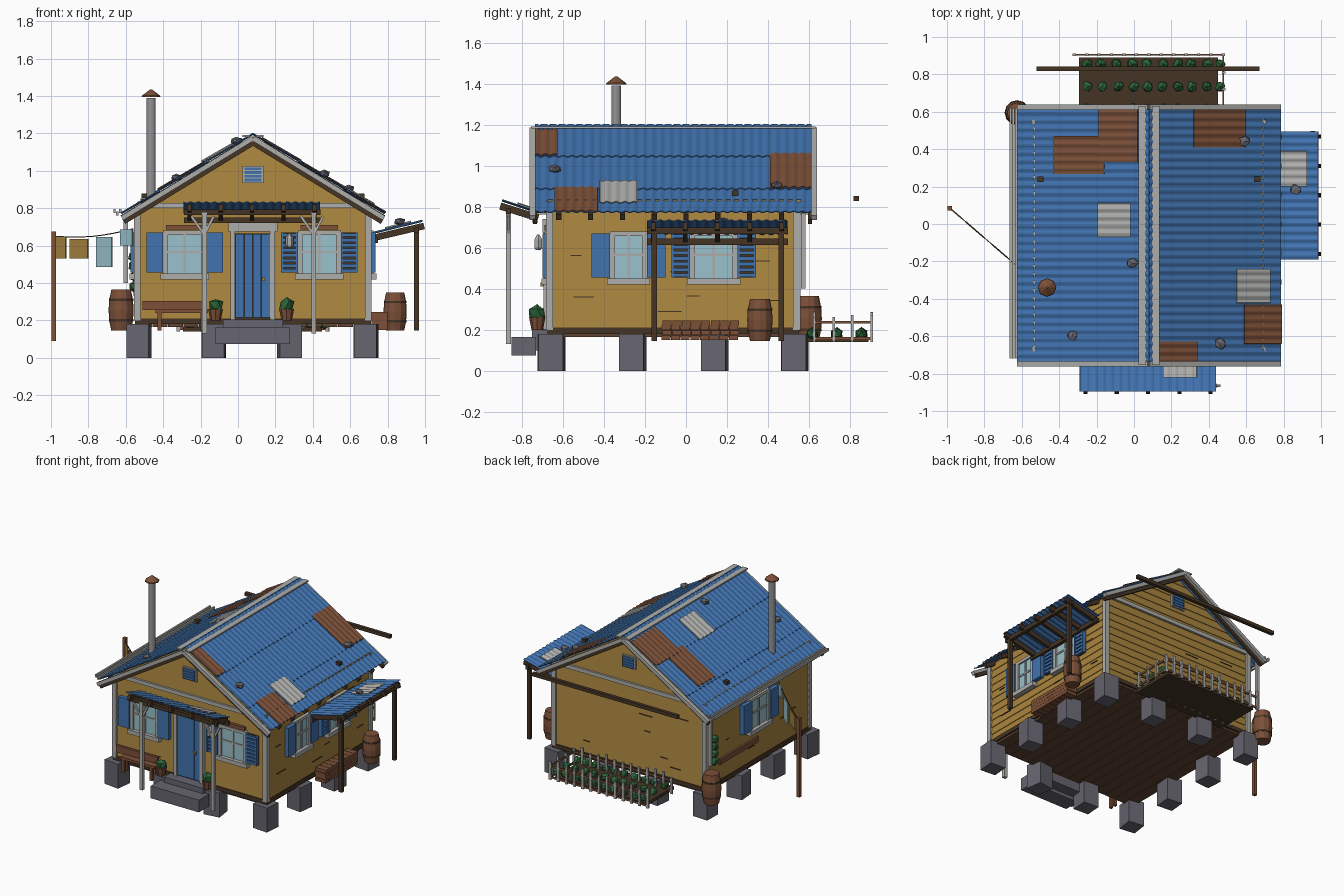
import bpy, bmesh, math, random
from mathutils import Matrix, Vector

random.seed(4)
cube = bpy.data.objects.get("Cube")
if cube:
    bpy.data.objects.remove(cube)


def colour(name, r, g, b):
    m = bpy.data.materials.new(name)
    m.use_nodes = True
    m.diffuse_color = (r, g, b, 1)
    m.node_tree.nodes["Principled BSDF"].inputs["Base Color"].default_value = (r, g, b, 1)
    return m


blue = colour("blue paint", .052, .17, .43)
ochre = colour("ochre paint", .4, .235, .05)
rust = colour("rusty brown", .2, .08, .04)
dark = colour("dark wood", .06, .035, .018)
floor = colour("floor brown", .12, .06, .032)
pale = colour("pale grey", .42, .42, .41)
metal = colour("dull metal", .3, .3, .31)
stone = colour("stone", .135, .13, .16)
leaf = colour("leaf green", .025, .13, .04)
glass = colour("pale glass", .32, .54, .61)


def finish(name, mat, bm, M=Matrix()):
    bm.transform(M)
    bmesh.ops.recalc_face_normals(bm, faces=bm.faces)
    me = bpy.data.meshes.new(name)
    bm.to_mesh(me)
    bm.free()
    me.materials.append(mat)
    ob = bpy.data.objects.new(name, me)
    bpy.context.collection.objects.link(ob)
    return ob


def boxes(name, mat, items, M=Matrix()):
    """Axis boxes given as x0, x1, y0, y1, z0, z1 in frame M."""
    bm = bmesh.new()
    for x0, x1, y0, y1, z0, z1 in items:
        T = Matrix.Translation(((x0 + x1) / 2, (y0 + y1) / 2, (z0 + z1) / 2))
        bmesh.ops.create_cube(bm, size=1, matrix=T @ Matrix.Diagonal((x1 - x0, y1 - y0, z1 - z0, 1)))
    return finish(name, mat, bm, M)


def beams(name, mat, pairs, w, h, M=Matrix()):
    """Square timbers running between pairs of points."""
    bm = bmesh.new()
    for p, q in pairs:
        p, q = Vector(p), Vector(q)
        R = (q - p).to_track_quat('Y', 'Z').to_matrix().to_4x4()
        S = Matrix.Diagonal((w, (q - p).length, h, 1))
        bmesh.ops.create_cube(bm, size=1, matrix=Matrix.Translation((p + q) / 2) @ R @ S)
    return finish(name, mat, bm, M)


def lathe(name, mat, profile, loc, n=12):
    bm = bmesh.new()
    rings = [[bm.verts.new((r * math.cos(math.tau * i / n), r * math.sin(math.tau * i / n), z))
              for i in range(n)] for r, z in profile]
    for a, b in zip(rings, rings[1:]):
        for i in range(n):
            bm.faces.new((a[i], a[i - 1], b[i - 1], b[i]))
    bm.faces.new(rings[0])
    bm.faces.new(rings[-1])
    return finish(name, mat, bm, Matrix.Translation(loc))


def blobs(name, mat, items, squash=1):
    """Rough low-poly lumps given as x, y, z, radius."""
    bm = bmesh.new()
    for x, y, z, r in items:
        new = bmesh.ops.create_icosphere(bm, subdivisions=1, radius=r)["verts"]
        for v in new:
            v.co *= random.uniform(.8, 1.15)
            v.co.z *= squash
            v.co += Vector((x, y, z))
    return finish(name, mat, bm)


def frame(deg, x, y):
    """Wall frame: local x runs along the wall, local -y points outward."""
    return Matrix.Translation((x, y, 0)) @ Matrix.Rotation(math.radians(deg), 4, 'Z')


def sheet(name, mat, M, w0, w1, a, b):
    """Corrugated sheet spanning w0..w1, from a to b as (distance out, height)."""
    bm = bmesh.new()
    step, rows = .0072, []
    for i in range(round((w1 - w0) / step) + 1):
        w = w0 + i * step
        dz = .0035 * math.sin(math.tau * (round(w / step) % 6 + .5) / 6)
        rows.append([bm.verts.new((w, -d, z + dz)) for d, z in (a, b)])
    for p, q in zip(rows, rows[1:]):
        bm.faces.new((p[0], p[1], q[1], q[0]))
    ob = finish(name, mat, bm, M)
    ob.modifiers.new("thickness", 'SOLIDIFY').thickness = .005


front, back = frame(0, 0, -.67), frame(180, 0, .545)
right, left = frame(90, .705, 0), frame(-90, -.545, 0)
MID = .08


def roof_z(d):
    return 1.2 - .61 * d


# House core
bm = bmesh.new()
outline = [(-.61, .2), (.61, .2), (.61, .815), (0, 1.185), (-.61, .815)]
f = bm.faces.new([bm.verts.new((MID + x, -.66, z)) for x, z in outline])
ext = bmesh.ops.extrude_face_region(bm, geom=[f])["geom"]
bmesh.ops.translate(bm, vec=(0, 1.195, 0), verts=[v for v in ext if isinstance(v, bmesh.types.BMVert)])
finish("house_core", ochre, bm)


# Lapped siding
def siding(name, M, mid, half, top):
    bm = bmesh.new()
    z, pitch = .2, .0545
    while z < top - .02:
        t = min(z + pitch, top)
        h0, h1 = half(z), half(t)
        lo = [bm.verts.new((mid + s * h0, 0, z)) for s in (-1, 1)]
        hi = [bm.verts.new((mid + s * h1, .005, t)) for s in (-1, 1)]
        inn = [bm.verts.new((mid + s * h0, .02, z)) for s in (-1, 1)]
        bm.faces.new((lo[0], lo[1], hi[1], hi[0]))
        bm.faces.new((lo[0], inn[0], inn[1], lo[1]))
        z = t
    finish(name, ochre, bm, M)


def gable(z):
    return min(.615, max(.01, (1.18 - z) / .61))


siding("front_siding", front, MID, gable, 1.15)
siding("back_siding", back, -MID, gable, 1.15)
siding("right_siding", right, -.062, lambda z: .6, .8)
siding("left_siding", left, .062, lambda z: .6, .8)

# Floor planks, sill and corner trim
boxes("floor_planks", floor, [(-.54 + i * .0827, -.46 + i * .0827, -.66, .535, .165, .2) for i in range(15)])
boxes("floor_sill", dark, [(-.55, .71, -.675, -.65, .18, .21), (-.55, .71, .525, .55, .18, .21),
                           (-.55, -.53, -.675, .55, .18, .21), (.69, .71, -.675, .55, .18, .21)])
boxes("corner_posts", pale, [(x, x + .035, y, y + .035, .2, .8) for x in (-.555, .68) for y in (-.682, .522)])
for M, s, label in ((front, 1, "front"), (back, -1, "back")):
    c = s * MID
    boxes(label + "_gable_band", pale, [(c - .625, c + .625, -.012, .01, .8, .828)], M)
    boxes(label + "_vent_frame", pale, [(c - .055, c + .055, -.012, .01, .935, 1.025)], M)
    boxes(label + "_vent_slats", blue, [(c - .045, c + .045, -.02, 0, z, z + .015) for z in (.943, .963, .983, 1.003)], M)

# Weathered cracks in the boards
for M, c, n, label in ((front, MID, 4, "front"), (back, -MID, 6, "back"), (right, -.06, 14, "right"), (left, .06, 8, "left")):
    spots = [(c + random.uniform(-.55, .45), random.uniform(.24, .75), random.uniform(.03, .12)) for i in range(n)]
    boxes(label + "_cracks", dark, [(x, x + w, -.002, .007, z, z + .005) for x, z, w in spots], M)

# Foundation blocks around the edge
xs, ys = (-.53, -.13, .275, .685), (-.655, -.26, .14, .53)
for i, x in enumerate(xs):
    for j, y in enumerate(ys):
        if i in (0, 3) or j in (0, 3):
            M = frame(random.uniform(-8, 8), x, y)
            boxes("foundation_block", stone, [(-.06, .06, -.06, .06, 0, .18)], M)
boxes("steps", stone, [(-.12, .275, -.85, -.73, .075, .165), (-.08, .24, -.75, -.65, .1, .205)])

# Roof sheets in three overlapping rows per slope
slopes = {"right": frame(90, MID, 0), "left": frame(-90, MID, 0)}


def roof_sheet(name, mat, side, y0, y1, d0, d1, lift=0):
    w0, w1 = (y0, y1) if side == "right" else (-y1, -y0)
    sheet(name, mat, slopes[side], w0, w1, (d0, roof_z(d0) + lift), (d1, roof_z(d1) + lift + .006))


for side in slopes:
    for d0, d1 in ((0, .26), (.24, .52), (.5, .705)):
        roof_sheet(side + "_roof_sheet", blue, side, -.735, .612, d0, d1)
patches = [("right", rust, -.735, -.63, .05, .26), ("right", rust, .41, .612, .24, .52),
           ("right", rust, -.64, -.43, .51, .71), ("left", rust, .33, .612, .06, .27),
           ("left", rust, .27, .47, .24, .51), ("right", pale, -.42, -.24, .47, .65),
           ("left", pale, -.07, .11, .1, .275)]
for side, mat, y0, y1, d0, d1 in patches:
    roof_sheet(side + "_roof_patch", mat, side, y0, y1, d0, d1, .008 if mat == rust else .014)

# Ridge boards, verge boards and rafters
for s, side in ((1, "right"), (-1, "left")):
    def at(d, y, dz):
        return (MID + s * d, y, roof_z(d) + dz)
    beams(side + "_ridge_board", pale, [(at(.037, -.755, .008), at(.037, .63, .008))], .04, .01)
    beams(side + "_verge_boards", pale, [(at(0, y, -.026), at(.7, y, -.026)) for y in (-.748, .624)], .028, .026)
    beams(side + "_verge_rafters", dark, [(at(0, y, -.052), at(.69, y, -.052)) for y in (-.735, .605)], .02, .026)
    beams(side + "_rafters", dark, [(at(.05, y, -.025), at(.7, y, -.025)) for y in [-.62 + k * .155 for k in range(8)]], .025, .03)
    beams(side + "_roof_block", dark, [(at(.58, .225, .02), at(.58, .255, .02))], .03, .025)
    beams(side + "_roof_dashes", ochre if s > 0 else pale,
          [(at(.612, y, .004), at(.612, y + .022, .004)) for y in [-.67 + k * .0432 for k in range(29)]], .008, .008)

# Stones holding the roof down
blobs("roof_stones", stone, [(x, y, roof_z(abs(x - MID)) + .015, .032) for x, y in
                             ((-.01, -.21), (-.33, -.595), (.46, -.64), (.59, .44))] + [(.865, .185, .73, .03)], .7)

# Stove pipe, gutter and downpipe
lathe("stove_pipe", metal, [(.024, .84), (.024, 1.39)], (-.465, -.34, 0))
lathe("stove_pipe_cap", rust, [(.05, 1.395), (.048, 1.402), (.005, 1.435)], (-.465, -.34, 0), 8)
beams("gutter", pale, [((x, -.72, z), (x, .62, z)) for x, z in ((-.66, .785), (-.645, .772), (-.63, .785))], .012, .02)
beams("downpipe", pale, [((-.6, .572, .4), (-.6, .572, .77))], .022, .022)


# Windows with shutters
def window(label, M, c, louvred, head=False, half=.1):
    e = half + .015
    boxes(label + "_glass", glass, [(c - half, c + half, -.008, .012, .45, .67)], M)
    boxes(label + "_frame", pale, [(c - e, c + .01 - half, -.02, .01, .44, .68), (c + half - .01, c + e, -.02, .01, .44, .68),
                                   (c - e, c + e, -.02, .01, .658, .68), (c - e - .015, c + e + .015, -.035, .01, .42, .45),
                                   (c - .006, c + .006, -.014, .01, .45, .66), (c - half, c + half, -.014, .01, .56, .572)], M)
    if head:
        boxes(label + "_head_board", rust, [(c - .1, c + .1, -.02, .01, .685, .71)], M)
    for a in (c - e - .09, c + e):
        if not louvred:
            boxes(label + "_shutter", blue, [(a, a + .09, -.03, 0, .455, .67)], M)
            continue
        boxes(label + "_shutter_back", dark, [(a, a + .09, -.012, 0, .455, .67)], M)
        boxes(label + "_shutter_slats", blue, [(a, a + .012, -.03, 0, .455, .67), (a + .078, a + .09, -.03, 0, .455, .67)]
              + [(a, a + .09, -.026, 0, .457 + k * .0272, .475 + k * .0272) for k in range(8)], M)


window("front_right_window", front, -.285, False, True)
window("front_left_window", front, .435, True, True)
window("side_window_front", right, -.28, False, half=.075)
window("side_window_back", right, .135, True)
window("far_side_window", left, .06, False)

# Plank door
boxes("door_backing", dark, [(-.015, .172, -.01, .01, .21, .665)], front)
boxes("door_planks", blue, [(-.013 + k * .0465, .031 + k * .0465, -.02, 0, .215, .662) for k in range(4)], front)
boxes("door_frame", pale, [(-.04, -.015, -.025, .01, .205, .68), (.172, .197, -.025, .01, .205, .68), (-.05, .21, -.03, .01, .675, .74)], front)
boxes("door_knob", ochre, [(.128, .145, -.04, 0, .41, .43)], front)
lathe("wall_lantern", pale, [(.015, .59), (.022, .6), (.022, .64), (.006, .665)], (.275, -.72, 0), 6)


# Awnings tilting upward and outward
def awning(label, M, w0, w1, a, b, post_mat, posts, foot):
    (d0, z0), (d1, z1) = a, b
    sheet(label + "_sheet", blue, M, w0, w1, a, b)
    ws = [w0 + .03 + (w1 - w0 - .06) * k / 4 for k in range(5)]
    beams(label + "_rafters", dark, [((w, -d0, z0 - .03), (w, -d1 - .01, z1 - .03)) for w in ws], .022, .035, M)
    rails = [(d, z0 - .045 + (z1 - z0) * (d - d0) / (d1 - d0)) for d in (d0 + .015, d1 - .03)]
    beams(label + "_rails", dark, [((w0, -d, z), (w1, -d, z)) for d, z in rails], .025, .03, M)
    d, z = rails[1]
    beams(label + "_posts", post_mat, [((w, -d, foot), (w, -d, z)) for w in posts], .026, .026, M)
    return d, z


d, z = awning("porch_awning", front, -.29, .44, (.05, .775), (.225, .833), pale, (-.18, .405), .13)
beams("porch_braces", pale, [((w, -d, z - .12), (w + s, -d, z - .02)) for w in (-.18, .405) for s in (-.07, .05)], .014, .014, front)
awning("side_awning", right, -.19, .497, (.015, .67), (.28, .735), dark, (-.155, .465), .145)
sheet("porch_awning_patch", pale, front, .155, .335, (.06, .788), (.15, .818))
sheet("side_awning_patch", pale, right, .2, .385, (.08, .695), (.22, .73))
beams("back_loose_beam", dark, [((-.52, .83, .84), (.67, .83, .84))], .025, .025)


# Barrels
def barrel(x, y, r, z, h):
    shape = [(.78, 0), (.95, .25), (1, .5), (.95, .75), (.78, 1)]
    lathe("barrel", rust, [(r * a, z + h * b) for a, b in shape], (x, y, 0))
    for b in (.22, .72):
        lathe("barrel_hoop", dark, [(r * .97, z + h * b), (r * .98, z + h * (b + .06))], (x, y, 0))


barrel(-.625, .595, .067, .145, .22)
barrel(.84, .36, .062, .145, .205)

# Log stack, bench and wall board
boxes("log_stack", rust, [(.715, .8, -.12 + k * .047 + (r % 2) * .006, -.076 + k * .047 + (r % 2) * .006, .15 + r * .024, .173 + r * .024)
                          for r in range(4) for k in range(8)])
boxes("bench", rust, [(-.51, -.17, -.7, -.68, .255, .305), (-.44, -.16, -.75, -.69, .24, .258)]
      + [(x, x + .02, y, y + .018, .145, .25) for x in (-.43, -.2) for y in (-.748, -.71)])
boxes("wall_board", rust, [(-.4, .05, -.015, 0, .33, .37)], left)

# Potted plants and climbing plant
for x in (-.12, .26):
    lathe("plant_pot", rust, [(.028, .2), (.04, .262)], (x, -.725, 0), 8)
    blobs("pot_plant", leaf, [(x, -.725, .28, .042)])
blobs("climbing_plant", leaf, [(-.555, .46, .38 + k * .055, .034) for k in range(4)])

# Vegetable bed with picket fence
boxes("soil_bed", dark, [(-.295, .45, .56, .89, .14, .162)])
blobs("vegetables", leaf, [(-.25 + k * .08 + random.uniform(-.01, .01), y, .18, .03)
                           for k in range(10) for y in (.615, .735, .855)])
boxes("fence_rails", rust, [(-.325, .48, y, y + .008, z, z + .014) for y in (.62, .9) for z in (.15, .23)]
      + [(.474, .482, .62, .9, z, z + .014) for z in (.15, .23)])
pickets = [(-.32 + k * .0665, y) for k in range(13) for y in (.625, .905)] + [(.48, .72), (.48, .81)]
boxes("fence_pickets", pale, [(x - .009, x + .009, y - .006, y + .006, .14, random.uniform(.26, .29)) for x, y in pickets])

# Clothes line
boxes("line_post", rust, [(-.997, -.973, .073, .097, .09, .675)])
line = frame(-40.7, -.985, .085)
rope = [(k * .07, 0, .65 + .04 * k / 8 - .02 * math.sin(math.pi * k / 8)) for k in range(9)]
beams("line_rope", dark, list(zip(rope, rope[1:])), .005, .005, line)
for mat, a, b, lo, hi in ((ochre, .015, .085, .53, .645), (ochre, .115, .24, .53, .635),
                          (glass, .3, .41, .485, .645), (glass, .47, .555, .6, .685)):
    boxes("hung_cloth", mat, [(a, b, -.004, .004, lo, hi)], line)
